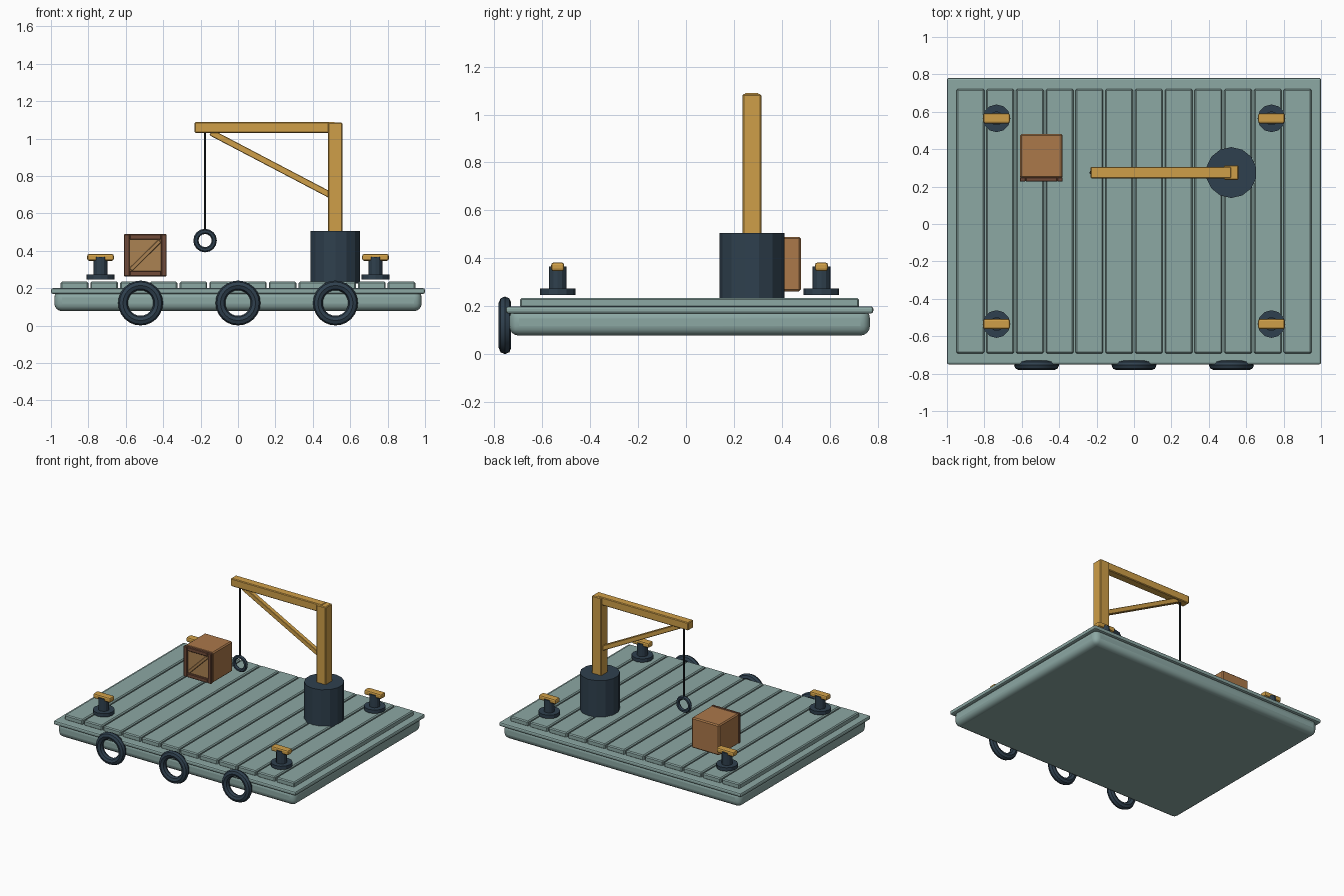
import bpy, math

if "Cube" in bpy.data.objects:
    bpy.data.objects.remove(bpy.data.objects["Cube"])

def lin(h):
    c = [int(h[i:i + 2], 16) / 255 for i in (0, 2, 4)]
    return [v / 12.92 if v <= 0.04045 else ((v + 0.055) / 1.055) ** 2.4 for v in c] + [1]

def mat(name, h):
    m = bpy.data.materials.new(name)
    m.diffuse_color = lin(h)
    m.use_nodes = True
    m.node_tree.nodes["Principled BSDF"].inputs["Base Color"].default_value = m.diffuse_color
    return m

TEAL = mat("grey teal", "8CA8A4")
NAVY = mat("dark navy", "2F404E")
GOLD = mat("ochre yellow", "CF9F48")
BROWN = mat("crate brown", "AB784A")
TAN = mat("panel tan", "AB8252")
DARK = mat("dark wood", "714B38")
ROPE = mat("rope black", "20262B")

CY = 0.015  # the hull sits slightly back to leave room for the fenders

def finish(name, m, smooth=False):
    ob = bpy.context.object
    ob.name = name
    ob.data.materials.append(m)
    if smooth:
        bpy.ops.object.shade_smooth_by_angle(angle=math.radians(40))
    return ob

def box(name, x, y, z, m, bevel=0.0, seg=1, smooth=False):
    """Box from (min, max) pairs, with optional bevel."""
    bpy.ops.mesh.primitive_cube_add(size=1, location=[sum(p) / 2 for p in (x, y, z)])
    ob = bpy.context.object
    ob.scale = [p[1] - p[0] for p in (x, y, z)]
    bpy.ops.object.transform_apply(location=False, rotation=False, scale=True)
    if bevel:
        b = ob.modifiers.new("bevel", 'BEVEL')
        b.width, b.segments = bevel, seg
    return finish(name, m, smooth)

def cyl(name, x, y, z, r, m, sides):
    bpy.ops.mesh.primitive_cylinder_add(vertices=sides, radius=r, depth=z[1] - z[0],
                                        location=(x, y, sum(z) / 2))
    return finish(name, m)

def ring(name, loc, R, r, m, major, minor):
    bpy.ops.mesh.primitive_torus_add(major_radius=R, minor_radius=r, major_segments=major,
                                     minor_segments=minor, location=loc,
                                     rotation=(math.pi / 2, 0, 0))
    return finish(name, m, True)

def beam(name, a, b, y, wide, thick, m, bevel=0.003):
    """Square bar between two (x, z) points."""
    dx, dz = b[0] - a[0], b[1] - a[1]
    L = math.hypot(dx, dz)
    ob = box(name, (-L / 2, L / 2), (-wide / 2, wide / 2), (-thick / 2, thick / 2), m, bevel)
    ob.location = ((a[0] + b[0]) / 2, y, (a[1] + b[1]) / 2)
    ob.rotation_euler = (0, -math.atan2(dz, dx), 0)
    return ob

# Hull, rim and deck planks
box("hull", (-0.982, 0.982), (CY - 0.752, CY + 0.752), (0.078, 0.19), TEAL, 0.04, 4, True)
box("deck_rim", (-1, 1), (CY - 0.766, CY + 0.766), (0.17, 0.2), TEAL, 0.01, 2)
pitch = 0.159
for i in range(12):
    cx = (i - 5.5) * pitch
    box(f"deck_plank_{i + 1}", (cx - 0.074, cx + 0.074), (CY - 0.707, CY + 0.707),
        (0.195, 0.235), TEAL, 0.007)

# Mooring bollards
for sx in (-1, 1):
    for sy in (-1, 1):
        x, y = sx * 0.735, CY + sy * 0.55
        cyl("bollard_base", x, y, (0.248, 0.274), 0.074, NAVY, 12)
        cyl("bollard_post", x, y, (0.26, 0.367), 0.037, NAVY, 12)
        box("bollard_bar", (x - 0.071, x + 0.071), (y - 0.027, y + 0.027),
            (0.347, 0.383), GOLD, 0.01, 2)

# Tyre fenders along the front
for x in (-0.521, 0, 0.521):
    ring("tyre_fender", (x, -0.755, 0.121), 0.094, 0.026, NAVY, 24, 8)

# Crane
KX, KY = 0.52, 0.275
cyl("crane_drum", KX, KY, (0.225, 0.507), 0.136, NAVY, 14)
box("crane_mast", (KX - 0.039, KX + 0.039), (KY - 0.039, KY + 0.039), (0.49, 1.085), GOLD, 0.005)
box("crane_boom", (-0.232, KX), (KY - 0.031, KY + 0.031), (1.03, 1.089), GOLD, 0.005)
beam("crane_brace", (-0.145, 1.033), (0.5, 0.695), KY, 0.034, 0.034, GOLD)
cyl("hoist_rope", -0.176, KY, (0.505, 1.04), 0.006, ROPE, 8)
ring("hoist_ring", (-0.176, KY, 0.455), 0.049, 0.014, NAVY, 16, 6)

# Crate with framed front
x0, x1, z0, z1 = -0.61, -0.381, 0.263, 0.49
box("crate_body", (x0, x1), (0.245, 0.48), (z0, z1), BROWN, 0.008)
box("crate_panel", (x0 + 0.02, x1 - 0.02), (0.24, 0.25), (z0 + 0.02, z1 - 0.02), TAN)
t = 0.03
for name, xs, zs in (("left", (x0, x0 + t), (z0, z1)), ("right", (x1 - t, x1), (z0, z1)),
                     ("bottom", (x0 + t, x1 - t), (z0, z0 + t)),
                     ("top", (x0 + t, x1 - t), (z1 - t, z1))):
    box(f"crate_frame_{name}", xs, (0.226, 0.25), zs, DARK, 0.004)
beam("crate_diagonal", (x0 + 0.036, z0 + 0.036), (x1 - 0.036, z1 - 0.036), 0.239, 0.014, 0.022, TAN)
